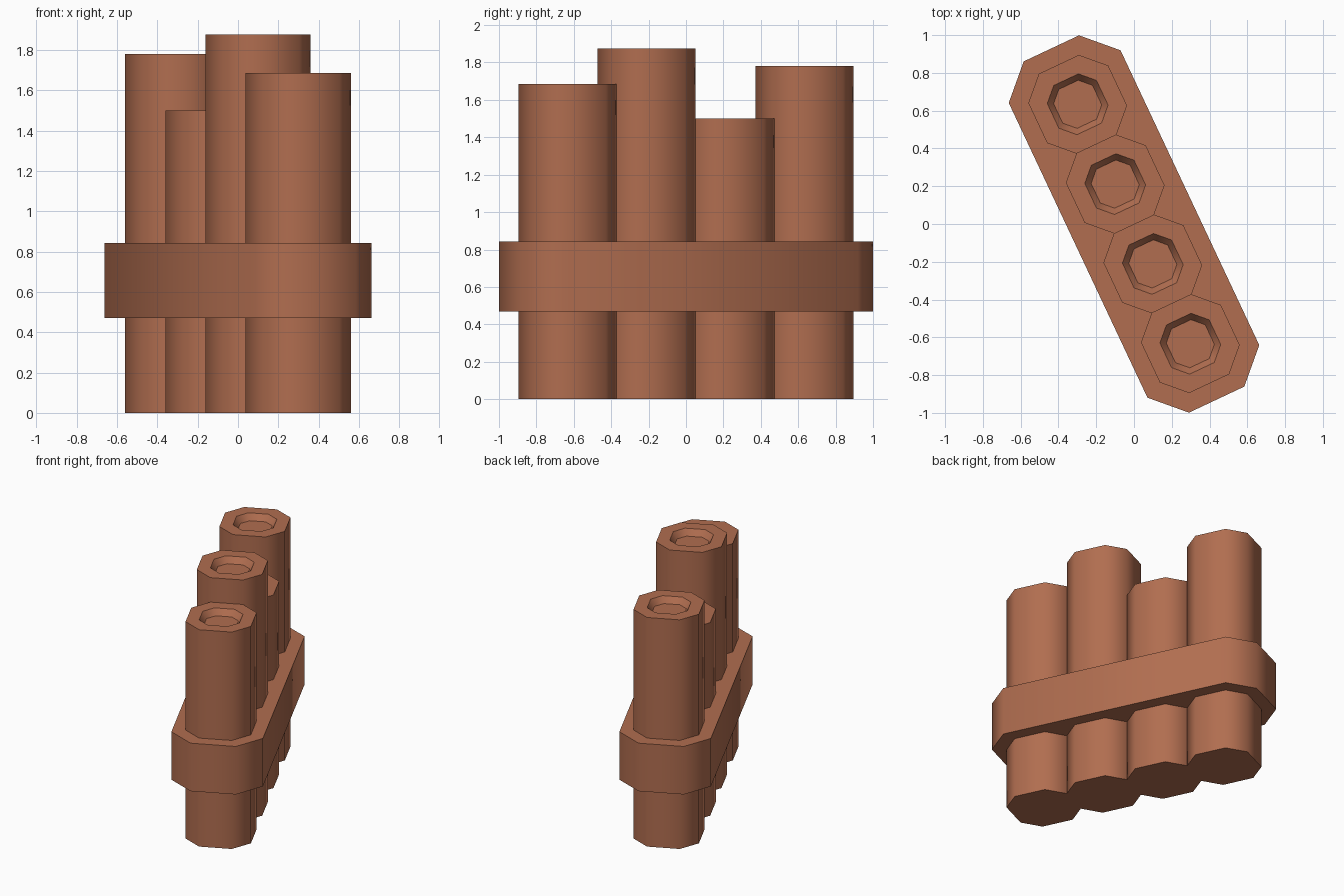
import bpy, bmesh, math
from mathutils import Matrix

if "Cube" in bpy.data.objects:
    bpy.data.objects.remove(bpy.data.objects["Cube"])

clay = bpy.data.materials.new("terracotta")
clay.diffuse_color = (0.44, 0.155, 0.08, 1.0)
clay.use_nodes = True
clay.node_tree.nodes["Principled BSDF"].inputs["Base Color"].default_value = clay.diffuse_color

TURN = Matrix.Rotation(math.radians(25.2), 4, 'Z')   # the row runs diagonally
SPACING = 0.467


def octagon(a, b, stretch=0.0, cy=0.0):
    """Chamfered square, half width a, half flat b, ends pulled apart along y."""
    pts = [(a, -b), (a, b), (b, a), (-b, a), (-a, b), (-a, -b), (-b, -a), (b, -a)]
    return [(x, cy + y + math.copysign(stretch, y)) for x, y in pts]


def loft(name, rings):
    """Closed solid through a list of (outline, z) rings."""
    bm = bmesh.new()
    loops = [[bm.verts.new((x, y, z)) for x, y in pts] for pts, z in rings]
    for lo, hi in zip(loops, loops[1:]):
        n = len(lo)
        for i in range(n):
            j = (i + 1) % n
            bm.faces.new((lo[i], lo[j], hi[j], hi[i]))
    bm.faces.new(loops[0][::-1])
    bm.faces.new(loops[-1])
    bm.transform(TURN)
    mesh = bpy.data.meshes.new(name)
    bm.to_mesh(mesh)
    bm.free()
    mesh.materials.append(clay)
    ob = bpy.data.objects.new(name, mesh)
    bpy.context.collection.objects.link(ob)
    bpy.ops.object.select_all(action='DESELECT')
    ob.select_set(True)
    bpy.context.view_layer.objects.active = ob
    bpy.ops.object.shade_smooth_by_angle(angle=math.radians(50))
    return ob


# Four pots in a row, each with a shallow tapered recess in the top
for i, height in enumerate((1.685, 1.875, 1.50, 1.78)):
    cy = (i - 1.5) * SPACING
    outer = octagon(0.2335, 0.117, cy=cy)
    rim = octagon(0.144, 0.072, cy=cy)
    floor = octagon(0.114, 0.057, cy=cy)
    loft(f"chimney_pot_{i + 1}",
         [(outer, 0), (outer, height), (rim, height), (floor, height - 0.047)])

# Band wrapped around the row
band = octagon(0.327, 0.162, stretch=1.5 * SPACING)
loft("band", [(band, 0.47), (band, 0.843)])
